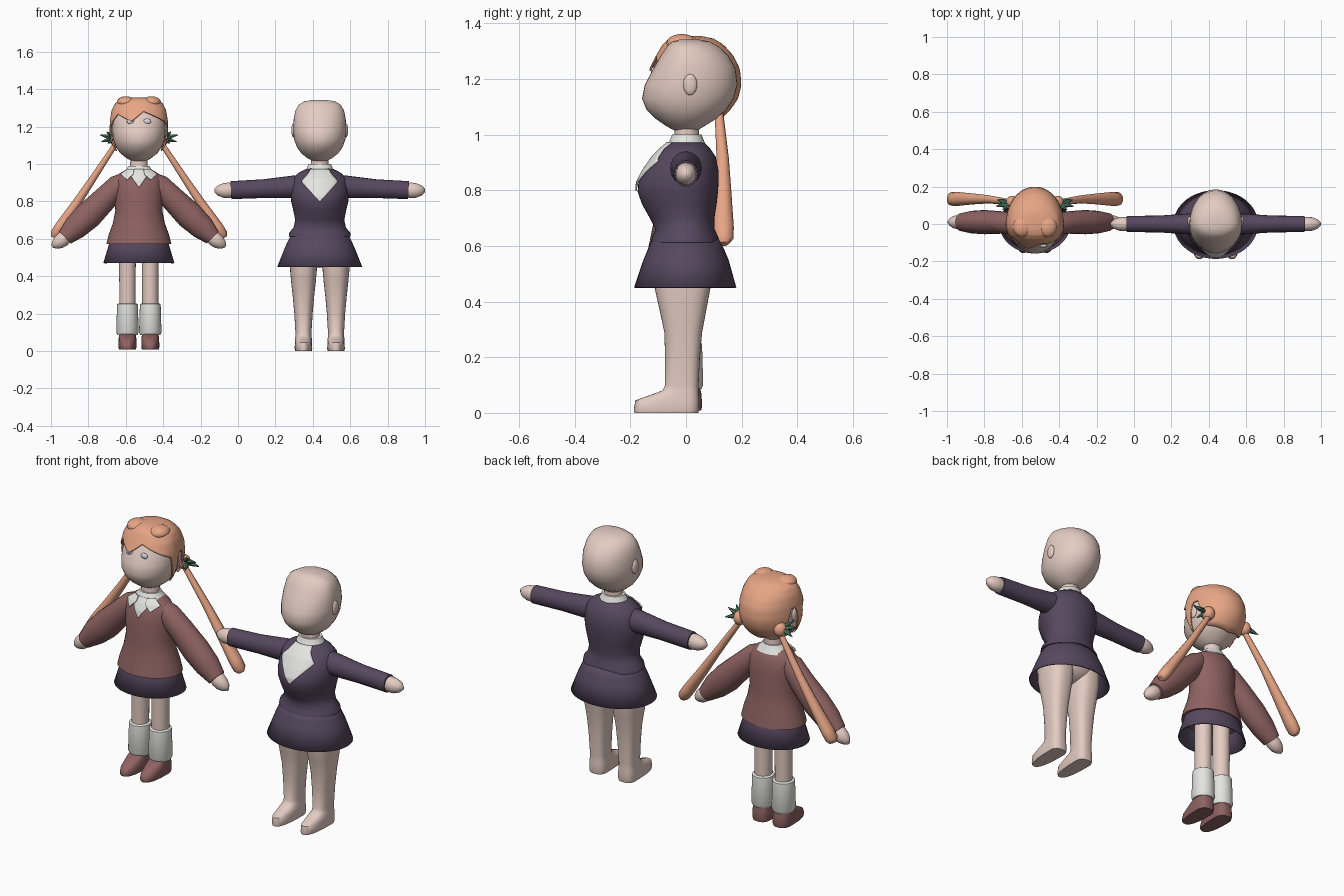
import bpy, bmesh, math
from mathutils import Vector


def mat(name, r, g, b):
    m = bpy.data.materials.new(name)
    m.diffuse_color = [((c / 255 + 0.055) / 1.055) ** 2.4 for c in (r, g, b)] + [1]
    return m


SKIN = mat("skin", 228, 204, 194)
HAIR = mat("orange hair", 232, 166, 134)
PURPLE = mat("dark purple cloth", 87, 72, 95)
BROWN = mat("red brown cloth", 143, 99, 98)
WHITE = mat("white cloth", 228, 228, 225)
GREEN = mat("green leaf", 78, 120, 98)
EYE = mat("pale eye", 218, 216, 228)


def finish(name, bm, m, at, thick=0):
    bmesh.ops.remove_doubles(bm, verts=bm.verts, dist=1e-5)
    bmesh.ops.recalc_face_normals(bm, faces=bm.faces)
    me = bpy.data.meshes.new(name)
    bm.to_mesh(me)
    bm.free()
    me.materials.append(m)
    ob = bpy.data.objects.new(name, me)
    ob.location.x = at
    bpy.context.collection.objects.link(ob)
    if thick:
        mod = ob.modifiers.new("thickness", "SOLIDIFY")
        mod.thickness, mod.offset = thick, 0
    return ob


def bridge(bm, rows, closed=True, caps=False):
    vs = [[bm.verts.new(p) for p in row] for row in rows]
    n = len(vs[0])
    for a, b in zip(vs, vs[1:]):
        for i in range(n if closed else n - 1):
            j = (i + 1) % n
            bm.faces.new((a[i], a[j], b[j], b[i]))
    if caps:
        bm.faces.new(vs[0])
        bm.faces.new(vs[-1])


def power(v, p):
    return math.copysign(abs(v) ** p, v)


def ring_at(rings, z):
    rings = sorted(rings)
    if z <= rings[0][0]:
        return rings[0]
    for a, b in zip(rings, rings[1:]):
        if z <= b[0]:
            t = (z - a[0]) / (b[0] - a[0])
            return [u + (v - u) * t for u, v in zip(a, b)]
    return rings[-1]


# ring = (z, half width, front y, back y); angle 0 faces the front
def ring_point(r, a, p=1, off=0, cx=0):
    c, s = power(math.cos(a), p), power(math.sin(a), p)
    depth = -r[2] if c > 0 else r[3]
    return (cx + (r[1] + off) * s, -c * (depth + off), r[0])


def loft(name, rings, m, at, p=1, caps=True, cx=0, n=40, thick=0):
    bm = bmesh.new()
    bridge(bm, [[ring_point(r, math.tau * i / n, p, 0, cx) for i in range(n)]
                for r in rings], True, caps)
    return finish(name, bm, m, at, thick)


# tube along points (x, y, z, radius in y, radius across)
def tube(name, pts, m, at, n=20):
    bm, rows = bmesh.new(), []
    for i, q in enumerate(pts):
        d = Vector(pts[min(i + 1, len(pts) - 1)][:3]) - Vector(pts[max(i - 1, 0)][:3])
        up = d.cross(Vector((0, 1, 0))).normalized()
        side = up.cross(d).normalized()
        rows.append([Vector(q[:3]) + side * q[3] * math.cos(math.tau * k / n)
                     + up * q[4] * math.sin(math.tau * k / n) for k in range(n)])
    bridge(bm, rows, True, True)
    return finish(name, bm, m, at)


def flip(pts, s):
    return [(s * q[0],) + tuple(q[1:]) for q in pts]


def ball(name, c, r, m, at):
    bm = bmesh.new()
    bmesh.ops.create_uvsphere(bm, u_segments=20, v_segments=12, radius=1)
    for v in bm.verts:
        v.co = [c[k] + r[k] * v.co[k] for k in range(3)]
    return finish(name, bm, m, at)


# cloth panel lying on the front of a loft; rows = (z, x0, x1)
def panel(name, rings, rows, m, at, off=0.006):
    bm, grid = bmesh.new(), []
    for i in range(25):
        z = rows[0][0] + (rows[-1][0] - rows[0][0]) * i / 24
        _, x0, x1 = ring_at(rows, z)
        r = ring_at(rings, z)
        line = []
        for k in range(13):
            x = x0 + (x1 - x0) * k / 12
            a = math.asin(max(-0.97, min(0.97, x / (r[1] + off))))
            line.append(ring_point(r, a, 1, off))
        grid.append(line)
    bridge(bm, grid, False)
    return finish(name, bm, m, at, 0.006)


HEAD = [(1.012, .03, -.035, .035), (1.03, .065, -.07, .065), (1.058, .10, -.11, .11),
        (1.09, .122, -.142, .145), (1.13, .137, -.158, .172), (1.18, .142, -.148, .185),
        (1.24, .139, -.116, .178), (1.285, .13, -.09, .152), (1.317, .112, -.069, .118),
        (1.335, .082, -.048, .085), (1.343, .03, -.02, .04)]
A, B = -0.53, 0.437

# Heads, necks and ears of both figures
for who, at in (("first", A), ("second", B)):
    loft(who + "_head", HEAD, SKIN, at)
    loft(who + "_neck", [(.92, .05, -.045, .05), (1.04, .045, -.04, .045)], SKIN, at)
    for s in (-1, 1):
        ball(who + "_ear", (s * .14, .015, 1.18), (.012, .025, .038), SKIN, at)

# ---- Second figure: jacket, shirt, skirt
JACKET = [(.612, .166, -.127, .12), (.632, .163, -.122, .116), (.66, .14, -.11, .103),
          (.70, .131, -.13, .102), (.75, .141, -.158, .11), (.795, .152, -.174, .115),
          (.83, .156, -.171, .117), (.87, .155, -.15, .117), (.92, .145, -.116, .107),
          (.95, .118, -.086, .087), (.972, .075, -.06, .066)]
loft("jacket", JACKET, PURPLE, B)
panel("shirt_front", JACKET, [(.80, -.003, .003), (.905, -.1, .1), (.95, -.06, .06),
                              (.972, -.05, .05)], WHITE, B)
loft("shirt_collar", [(.955, .088, -.072, .076), (.975, .07, -.06, .066),
                      (1.0, .06, -.05, .056)], WHITE, B)
loft("second_skirt", [(.63, .145, -.115, .112), (.59, .166, -.133, .133),
                      (.55, .184, -.15, .15), (.45, .224, -.184, .178)],
     PURPLE, B, caps=False, thick=.006)
ball("hips", (0, -.01, .53), (.15, .11, .085), SKIN, B)
LEG = [(.56, .075, -.115, .09), (.45, .073, -.113, .088), (.37, .066, -.095, .073),
       (.29, .057, -.078, .058), (.2, .049, -.075, .05), (.1, .043, -.075, .045),
       (.08, .043, -.085, .045), (.064, .045, -.13, .046), (.045, .046, -.182, .047),
       (.012, .047, -.188, .047), (0, .044, -.185, .044)]
for s in (-1, 1):
    loft("bare_leg", LEG, SKIN, B, p=.8, cx=s * .087)
    tube("jacket_sleeve", flip([(.07, 0, .885, .058, .06), (.14, 0, .878, .056, .06),
                                (.3, 0, .868, .045, .05), (.475, 0, .86, .043, .048)], s), PURPLE, B)
    tube("second_hand", flip([(.46, 0, .86, .032, .034), (.485, 0, .859, .038, .042),
                              (.515, 0, .858, .036, .039), (.543, 0, .858, .026, .028),
                              (.562, 0, .858, .008, .01)], s), SKIN, B)

# ---- First figure: sweater, collar, skirt
SWEATER = [(.572, .174, -.14, .13), (.62, .162, -.13, .122), (.68, .14, -.118, .11),
           (.75, .126, -.11, .1), (.85, .133, -.106, .1), (.91, .13, -.093, .09),
           (.945, .11, -.075, .075), (.972, .065, -.056, .058)]
loft("sweater", SWEATER, BROWN, A)
loft("first_skirt", [(.6, .148, -.12, .115), (.57, .157, -.128, .122),
                     (.47, .187, -.155, .15)], PURPLE, A, caps=False, thick=.006)
panel("shirt_v", SWEATER, [(.877, -.003, .003), (.945, -.05, .05), (.97, -.05, .05)], WHITE, A)
loft("first_collar", [(.95, .095, -.074, .075), (.972, .066, -.06, .062),
                      (.99, .055, -.05, .052)], WHITE, A)
for s in (-1, 1):
    flap = [(.915, .06, .064), (.945, .03, .098), (.972, .025, .06)]
    panel("collar_flap", SWEATER, [(z, s * a, s * b) for z, a, b in flap], WHITE, A, .012)
    tube("sweater_sleeve", flip([(.075, 0, .905, .05, .05), (.11, 0, .885, .058, .06),
                                 (.18, .008, .815, .06, .066), (.27, .01, .725, .065, .074),
                                 (.34, .01, .66, .06, .066), (.395, .01, .607, .048, .045)], s), BROWN, A)
    tube("first_hand", flip([(.375, .01, .622, .03, .03), (.405, .01, .598, .038, .04),
                             (.43, .01, .58, .034, .036), (.45, .01, .567, .022, .024),
                             (.463, .01, .558, .007, .008)], s), SKIN, A)
    # Legs, socks and shoes
    loft("leg", [(.58, .045, -.048, .048), (.2, .043, -.045, .045)], SKIN, A, cx=s * .061)
    loft("sock", [(.255, .047, -.05, .05), (.25, .055, -.057, .057), (.235, .056, -.058, .058),
                  (.1, .06, -.062, .062), (.085, .053, -.055, .055)], WHITE, A, cx=s * .061)
    loft("shoe", [(.09, .044, -.06, .05), (.07, .047, -.1, .055), (.045, .048, -.145, .057),
                  (.02, .048, -.155, .057), (.008, .045, -.15, .054)], BROWN, A, p=.8, cx=s * .061)
    # Eyes
    ball("eye", (s * .045, -.117, 1.228), (.02, .009, .015), EYE, A)
    # Pigtails, buns, leaves and crown bumps
    tube("pigtail", flip([(.115, .115, 1.12, .014, .014), (.25, .132, .915, .022, .02),
                          (.33, .134, .795, .029, .025), (.42, .134, .665, .038, .031),
                          (.447, .134, .625, .036, .029), (.456, .136, .607, .018, .016)], s), HAIR, A, 10)
    ball("hair_bun", (s * .122, .115, 1.13), (.033, .036, .038), HAIR, A)
    ball("crown_bump", (s * .068, -.015, 1.33), (.05, .055, .032), HAIR, A)
    for tip in ((.208, .095, 1.155), (.203, .13, 1.118), (.172, .075, 1.172), (.165, .07, 1.11)):
        root = Vector((.13, .11, 1.138))
        mid = root.lerp(Vector(tip), .5)
        tube("leaf", flip([(*root, .008, .008), (*mid, .014, .012), (*tip, .002, .002)], s),
             GREEN, A, 6)

# Hair cap: a shell over the head whose lower edge follows (angle, z) points
EDGE = [(-180, 1.06), (-125, 1.08), (-116, 1.12), (-108, 1.225), (-97, 1.225), (-88, 1.07),
        (-76, 1.21), (-50, 1.265), (-15, 1.228), (10, 1.278), (40, 1.25), (76, 1.215),
        (88, 1.07), (97, 1.225), (108, 1.225), (116, 1.12), (125, 1.08), (180, 1.06)]
bm, rows = bmesh.new(), []
COLS, ROWS = 180, 18
for j in range(ROWS + 1):
    row = []
    for i in range(COLS):
        deg = -180 + 360 * i / COLS
        low = ring_at(EDGE, deg)[1]
        z = 1.343 - (1.343 - low) * (j / ROWS) ** 1.6
        x, y, z = ring_point(ring_at(HEAD, z), math.radians(deg), 1, .011)
        row.append((x, y, z + .008 * max(0, min(1, (z - 1.25) / .09))))
    rows.append(row)
bridge(bm, rows)
bm.faces.new([v for v in bm.verts][:COLS])
finish("hair_cap", bm, HAIR, A, .008)

# Smooth shading with sharp edges kept
bpy.ops.object.select_all(action="SELECT")
bpy.context.view_layer.objects.active = bpy.context.selected_objects[0]
bpy.ops.object.shade_smooth_by_angle(angle=math.radians(50))
